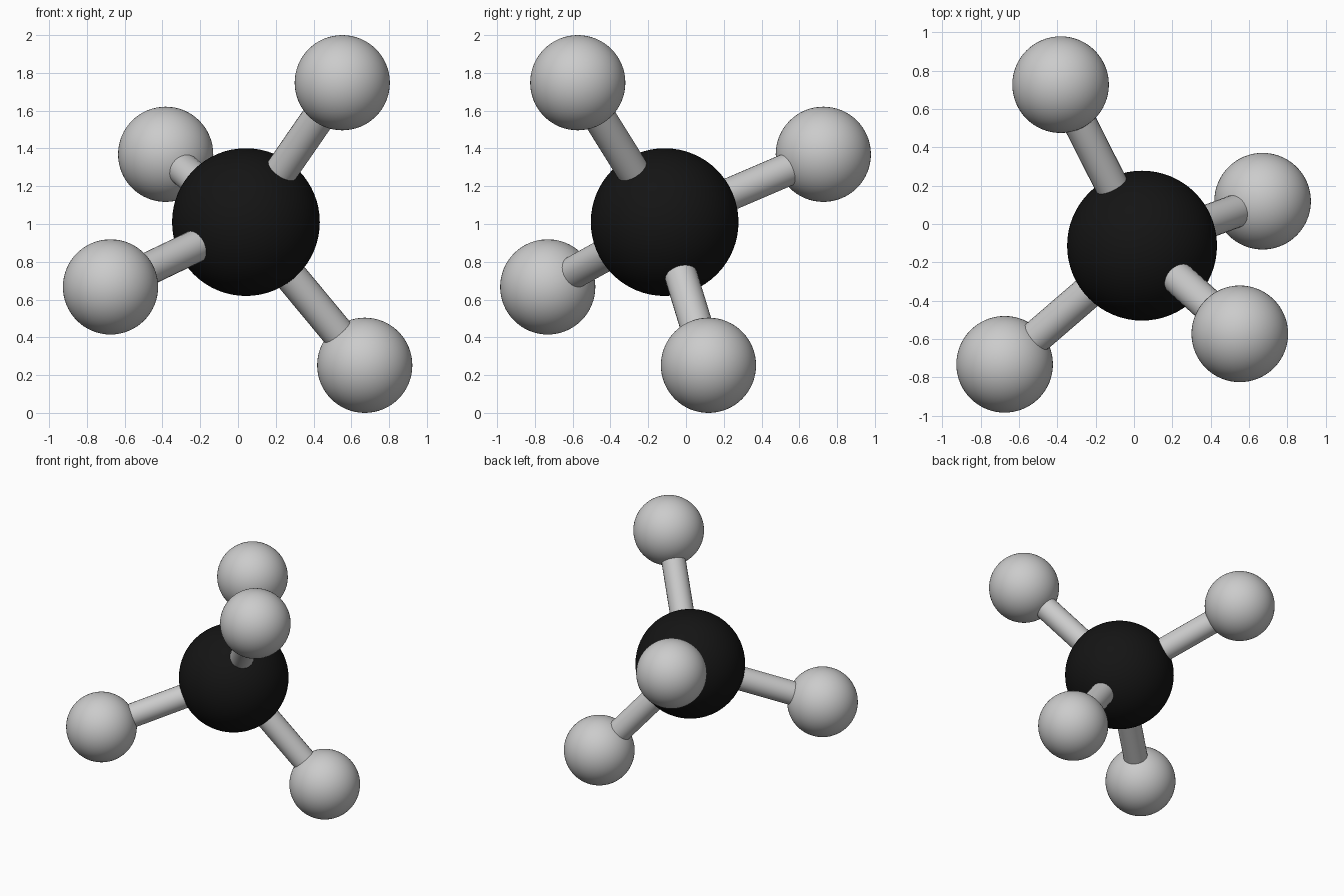
import bpy
from mathutils import Vector

if "Cube" in bpy.data.objects:
    bpy.data.objects.remove(bpy.data.objects["Cube"])

CENTRE = Vector((0.042, -0.113, 1.01))
OUTER = [Vector(p) for p in (
    (0.552, -0.573, 1.748),
    (-0.383, 0.727, 1.369),
    (-0.675, -0.732, 0.667),
    (0.671, 0.119, 0.252))]
BALL_R, ATOM_R, BOND_R = 0.391, 0.252, 0.087

black = bpy.data.materials.new("black")
black.diffuse_color = (0.007, 0.007, 0.007, 1)
black.use_nodes = True
black.node_tree.nodes["Principled BSDF"].inputs["Base Color"].default_value = black.diffuse_color


def ball(name, centre, radius):
    bpy.ops.mesh.primitive_uv_sphere_add(segments=64, ring_count=32, radius=radius, location=centre)
    ob = bpy.context.object
    ob.name = name
    bpy.ops.object.shade_smooth()
    return ob


def rod(name, a, b, radius):
    d = b - a
    bpy.ops.mesh.primitive_cylinder_add(vertices=24, radius=radius, depth=d.length,
                                        location=(a + b) / 2,
                                        rotation=d.to_track_quat('Z', 'Y').to_euler())
    bpy.context.object.name = name
    bpy.ops.object.shade_smooth_by_angle()


# central atom
ball("central_atom", CENTRE, BALL_R).data.materials.append(black)

# four outer atoms, each joined to the centre by a bond buried in both spheres
for i, p in enumerate(OUTER, 1):
    ball(f"outer_atom_{i}", p, ATOM_R)
    d = (p - CENTRE).normalized()
    rod(f"bond_{i}", CENTRE + d * 0.3, p - d * 0.15, BOND_R)
